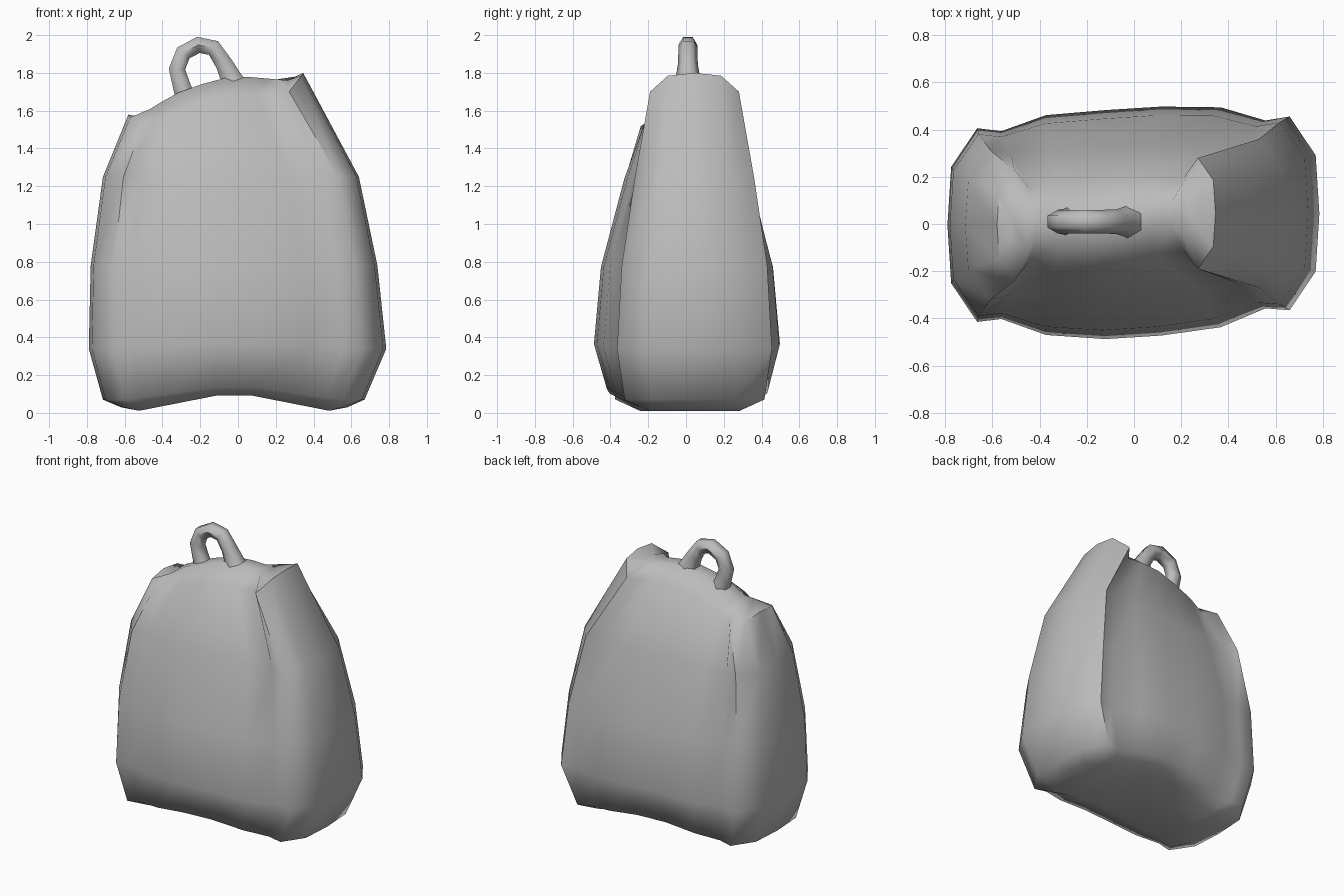
import bpy
import bmesh
from mathutils import Vector

if "Cube" in bpy.data.objects:
    bpy.data.objects.remove(bpy.data.objects["Cube"], do_unlink=True)

grey = bpy.data.materials.new("plain grey")
grey.use_nodes = True
grey.diffuse_color = (0.5, 0.5, 0.5, 1)
grey.node_tree.nodes["Principled BSDF"].inputs["Base Color"].default_value = (0.5, 0.5, 0.5, 1)


def finish(obj, angle):
    """Apply the material and smooth shading."""
    obj.data.materials.clear()
    obj.data.materials.append(grey)
    bpy.ops.object.select_all(action="DESELECT")
    obj.select_set(True)
    bpy.context.view_layer.objects.active = obj
    bpy.ops.object.shade_smooth_by_angle(angle=angle)


def interpolate(points, x):
    """Piecewise linear height at x."""
    if x <= points[0][0]:
        return points[0][1]
    for (x0, z0), (x1, z1) in zip(points, points[1:]):
        if x <= x1:
            return z0 + (z1 - z0) * (x - x0) / (x1 - x0)
    return points[-1][1]


# Top edge of the bag, with a raised ear at each end
TOP_EDGE = [(-.58, 1.58), (-.53, 1.56), (-.45, 1.62), (-.33, 1.69), (-.11, 1.77),
            (.04, 1.78), (.27, 1.76), (.345, 1.8)]

# Stations across the front and back panels, and round each side gusset
PANEL = [-.84, -.71, -.47, -.15, .15, .47, .71, .84]
GUSSET = [(.98, -.6), (1, 0), (.98, .6)]

# Levels: left x, right x, panel half depth, gusset half depth, side z, middle z
LEVELS = [
    (-.62, .58, .27, .24, .01, .11),
    (-.715, .67, .42, .37, .07, .145),
    (-.79, .785, .487, .41, .34, .37),
    (-.78, .738, .45, .385, .78, .77),
    (-.715, .64, .325, .315, 1.25, 1.24),
    (-.58, .345, .175, .235, None, None),
    (-.53, .27, .05, .09, None, None),
]


def ring_template():
    """Outline as (across, depth, kind), counter-clockwise from the front left."""
    front = [(u, -1, "panel") for u in PANEL]
    side = [(u, v, "gusset") for u, v in GUSSET]
    back = [(-u, 1, "panel") for u in PANEL]
    other = [(-u, -v, "gusset") for u, v in GUSSET]
    return front + side + back + other


def ring_point(index, level, u, v, kind):
    left, right, deep, side, z_side, z_mid = level
    x = (left + right) / 2 + u * (right - left) / 2
    a = abs(u)
    # panels bulge in the middle and crease just inside the gusset corner
    if kind == "gusset" or a > .8:
        depth = side
    elif a > .6:
        depth = min(side * .97, deep * .9)
    else:
        depth = deep * (1 - .2 * a * a)
    y = v * depth + .045 * max(-.1, min(1, (u + .1) / .9))
    if z_side is not None:
        z = z_mid + (z_side - z_mid) * min(1, a / .85)
        if kind == "gusset" and index == 0:
            z += .02
    else:
        z = interpolate(TOP_EDGE, x)
        if index == 5:
            if kind == "gusset":
                z = interpolate(TOP_EDGE, right if u > 0 else left) - .025 * abs(v)
            else:
                z -= .06 if a > .8 else .09
    return Vector((x, y, z))


# Bag body: lofted rings closed by quad strips at the top and bottom
bm = bmesh.new()
template = ring_template()
rings = [[bm.verts.new(ring_point(i, lv, *t)) for t in template]
         for i, lv in enumerate(LEVELS)]
count, n, g = len(template), len(PANEL), len(GUSSET)
for low, high in zip(rings, rings[1:]):
    for i in range(count):
        j = (i + 1) % count
        bm.faces.new((low[i], low[j], high[j], high[i]))
for ring in (rings[0], rings[-1]):
    front = ring[:n]
    back = ring[n + g:2 * n + g][::-1]
    for i in range(n - 1):
        bm.faces.new((front[i], front[i + 1], back[i + 1], back[i]))
    bm.faces.new(ring[n - 1:n + g + 1])
    bm.faces.new(ring[2 * n + g - 1:] + [ring[0]])
bmesh.ops.recalc_face_normals(bm, faces=bm.faces)
mesh = bpy.data.meshes.new("bag_body")
bm.to_mesh(mesh)
bm.free()
body = bpy.data.objects.new("bag_body", mesh)
bpy.context.collection.objects.link(body)
finish(body, 1.1)

# Hanging loop: a faceted tube flaring into the top edge
LOOP = [(-.26, 1.62, 1.4), (-.295, 1.72, 1.1), (-.323, 1.82, 1), (-.29, 1.905, 1),
        (-.21, 1.948, 1), (-.13, 1.932, 1), (-.075, 1.85, 1.05), (-.035, 1.77, 1.3),
        (.0, 1.69, 1.8)]
curve = bpy.data.curves.new("loop_path", "CURVE")
curve.dimensions = "3D"
curve.bevel_depth = .05
curve.bevel_resolution = 1
curve.use_fill_caps = True
spline = curve.splines.new("POLY")
spline.points.add(len(LOOP) - 1)
for point, (x, z, r) in zip(spline.points, LOOP):
    point.co = (x, .01, z, 1)
    point.radius = r
path = bpy.data.objects.new("loop_path", curve)
bpy.context.collection.objects.link(path)
bpy.context.view_layer.update()
tube = bpy.data.meshes.new_from_object(path.evaluated_get(bpy.context.evaluated_depsgraph_get()))
bpy.data.objects.remove(path, do_unlink=True)
loop = bpy.data.objects.new("hanging_loop", tube)
bpy.context.collection.objects.link(loop)
finish(loop, 1.1)
